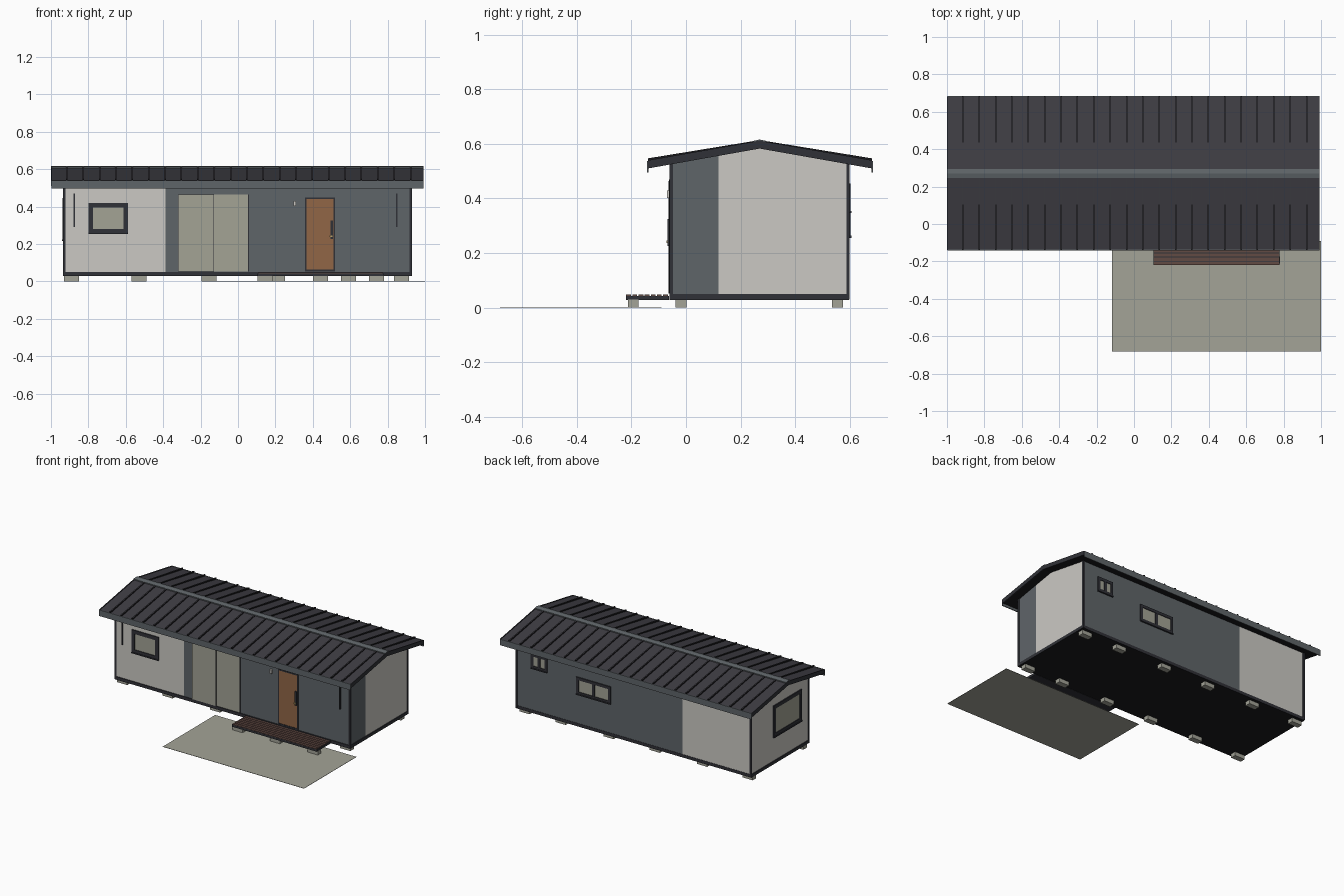
import bpy
import bmesh
from mathutils import Vector

cube = bpy.data.objects.get("Cube")
if cube:
    bpy.data.objects.remove(cube, do_unlink=True)


def material(name, r, g, b):
    # 8-bit display values converted to linear
    lin = [(c / 255 / 12.92) if c < 11 else ((c / 255 + 0.055) / 1.055) ** 2.4 for c in (r, g, b)]
    m = bpy.data.materials.new(name)
    m.use_nodes = True
    m.diffuse_color = (*lin, 1)
    m.node_tree.nodes["Principled BSDF"].inputs["Base Color"].default_value = (*lin, 1)
    return m


WHITE = material("off white cladding", 203, 201, 196)
GREY = material("slate grey", 95, 101, 105)
ROOF = material("roof charcoal", 62, 61, 67)
FRAME = material("dark trim", 48, 49, 55)
BLACK = material("underside black", 26, 26, 29)
GLASS = material("pale glass", 163, 163, 149)
STONE = material("concrete", 163, 163, 151)
WOOD = material("door wood", 145, 102, 70)
DECK = material("deck brown", 98, 75, 68)
BRASS = material("brass", 190, 165, 110)


def finish(name, bm, *mats):
    bmesh.ops.recalc_face_normals(bm, faces=bm.faces)
    me = bpy.data.meshes.new(name)
    bm.to_mesh(me)
    bm.free()
    for m in mats:
        me.materials.append(m)
    ob = bpy.data.objects.new(name, me)
    bpy.context.collection.objects.link(ob)
    return ob


def add_box(bm, x0, x1, y0, y1, z0, z1):
    verts = bmesh.ops.create_cube(bm, size=1)["verts"]
    for v in verts:
        v.co = Vector((x1 if v.co.x > 0 else x0, y1 if v.co.y > 0 else y0, z1 if v.co.z > 0 else z0))


def boxes(name, mat, *dims):
    bm = bmesh.new()
    for d in dims:
        add_box(bm, *d)
    return finish(name, bm, mat)


def extrude_profile(bm, points, x0, x1):
    # extrude a (y, z) outline along x
    face = bm.faces.new([bm.verts.new((x0, y, z)) for y, z in points])
    ext = bmesh.ops.extrude_face_region(bm, geom=[face])["geom"]
    new = [g for g in ext if isinstance(g, bmesh.types.BMVert)]
    bmesh.ops.translate(bm, verts=new, vec=(x1 - x0, 0, 0))


LEFT, RIGHT, FRONT, BACK, MID = -0.93, 0.925, -0.055, 0.595, 0.27

# Walls: gabled block, coloured by side and position
bm = bmesh.new()
extrude_profile(bm, [(FRONT, 0.045), (BACK, 0.045), (BACK, 0.53), (MID, 0.59), (FRONT, 0.53)], LEFT, RIGHT)
for co, no in (((-0.388, 0, 0), (1, 0, 0)), ((0, 0.12, 0), (0, 1, 0))):
    bmesh.ops.bisect_plane(bm, geom=bm.verts[:] + bm.edges[:] + bm.faces[:], plane_co=co, plane_no=no)
bmesh.ops.recalc_face_normals(bm, faces=bm.faces)
for f in bm.faces:
    c, n = f.calc_center_median(), f.normal
    long_side = abs(n.y) > 0.9 and c.x > -0.388
    gable_strip = n.x > 0.9 and c.y < 0.12
    f.material_index = 1 if long_side or gable_strip else 0
finish("walls", bm, WHITE, GREY)

# Floor frame with black underside
floor = boxes("floor_frame", FRAME, (LEFT - .005, RIGHT + .005, FRONT - .005, BACK + .002, 0.028, 0.05))
floor.data.materials.append(BLACK)
for p in floor.data.polygons:
    p.material_index = 1 if p.normal.z < -0.9 else 0

# Corner posts
boxes("corner_posts", FRAME, *[
    (x - .007, x + .007, y - .006, y + .006, 0.03, 0.528)
    for x in (LEFT + .002, RIGHT - .002) for y in (FRONT + .001, BACK - .001)])

# Foundation blocks
boxes("foundation_blocks", STONE, *[
    (x - .04, x + .04, y - .02, y + .02, 0, 0.03)
    for x in (-.89, -.53, -.155, .21, .59, .875) for y in (-.018, .555)])
boxes("step_blocks", STONE, *[(x - .04, x + .04, -.212, -.175, 0, 0.03) for x in (.145, .44, .74)])

# Roof slab, eave boards and verge trims
EAVE_F, EAVE_B, X0, X1 = -0.14, 0.682, -0.995, 0.988
bm = bmesh.new()
extrude_profile(bm, [(EAVE_F, 0.512), (MID, 0.585), (EAVE_B, 0.512),
                     (EAVE_B, 0.536), (MID, 0.608), (EAVE_F, 0.536)], X0, X1)
roof = finish("roof", bm, ROOF, BLACK)
for p in roof.data.polygons:
    p.material_index = 1 if p.normal.z < -0.5 else 0
boxes("eave_boards", GREY, *[(X0 - .003, X1 + .003, y - .003, y + .003, 0.495, 0.538)
                             for y in (EAVE_F, EAVE_B)])
for name, x in (("verge_trim_right", X0 - .005), ("verge_trim_left", X1)):
    bm = bmesh.new()
    extrude_profile(bm, [(EAVE_F, 0.51), (MID, 0.583), (EAVE_B, 0.51),
                         (EAVE_B, 0.54), (MID, 0.612), (EAVE_F, 0.54)], x, x + .005)
    finish(name, bm, FRAME)

# Ridge cap
bm = bmesh.new()
extrude_profile(bm, [(MID - .024, 0.603), (MID + .024, 0.603), (MID + .024, 0.611),
                     (MID, 0.616), (MID - .024, 0.611)], X0 - .004, X1 + .004)
finish("ridge_cap", bm, GREY)

# Standing seams with dark flanks
bm = bmesh.new()
for i in range(22):
    x = -0.915 + i * 0.0875
    for y in (EAVE_F, EAVE_B):
        extrude_profile(bm, [(y, 0.533), (MID, 0.605), (MID, 0.614), (y, 0.547)], x - .004, x + .004)
seams = finish("roof_seams", bm, ROOF, BLACK)
for p in seams.data.polygons:
    p.material_index = 0 if p.normal.z > 0.5 else 1


def on_wall(side, u0, u1, d0, d1, z0, z1):
    # box placed by distance out from a wall
    if side == "front":
        return (u0, u1, FRONT - d1, FRONT - d0, z0, z1)
    if side == "back":
        return (u0, u1, BACK + d0, BACK + d1, z0, z1)
    return (LEFT - d1, LEFT - d0, u0, u1, z0, z1)


def window(name, side, u0, u1, z0, z1, t, mullion=False):
    bars = [on_wall(side, u0, u0 + t, -.01, .007, z0, z1), on_wall(side, u1 - t, u1, -.01, .007, z0, z1),
            on_wall(side, u0, u1, -.01, .007, z0, z0 + t), on_wall(side, u0, u1, -.01, .007, z1 - t, z1),
            on_wall(side, u0, u1, 0, .011, z0 - .002, z0 + .006)]
    if mullion:
        m = (u0 + u1) / 2
        bars.append(on_wall(side, m - t / 2, m + t / 2, -.01, .006, z0, z1))
    boxes(name + "_frame", FRAME, *bars)
    boxes(name + "_glass", GLASS, on_wall(side, u0 + t, u1 - t, -.004, .002, z0 + t, z1 - t))


window("front_window", "front", -.8, -.587, .255, .42, .026)
window("back_window_small", "back", .68, .807, .348, .455, .02, True)
window("back_window_wide", "back", .175, .45, .258, .382, .02, True)
window("end_window", "end", .025, .345, .218, .445, .026)

# Sliding glass door: two offset panes
boxes("sliding_pane_fixed", GLASS, on_wall("front", -.132, .053, 0, .003, .052, .465))
boxes("sliding_pane_moving", GLASS, on_wall("front", -.318, -.132, 0, .009, .052, .465))
boxes("sliding_door_edges", FRAME,
      on_wall("front", -.132, -.128, 0, .009, .052, .465),
      on_wall("front", .053, .058, 0, .006, .052, .465),
      on_wall("front", -.322, -.318, 0, .006, .052, .465))

# Entrance door
boxes("entrance_door", WOOD, on_wall("front", .367, .51, 0, .004, .062, .44))
boxes("entrance_door_frame", FRAME,
      on_wall("front", .358, .367, 0, .007, .052, .448), on_wall("front", .51, .519, 0, .007, .052, .448),
      on_wall("front", .358, .519, 0, .007, .44, .448), on_wall("front", .358, .519, 0, .007, .052, .062))
boxes("door_handle", FRAME, on_wall("front", .494, .508, .003, .012, .225, .325))
boxes("door_knob", BRASS, on_wall("front", .49, .505, .01, .016, .236, .246))

# Wall lamp and slim wall bars
boxes("wall_lamp", WHITE, on_wall("front", .297, .311, 0, .014, .402, .43))
boxes("wall_bars", FRAME, *[on_wall("front", x - .004, x + .004, 0, .008, .29, .47) for x in (-.875, .848)])

# Decked step: dark frame with brown slats
boxes("step_frame", FRAME, (.105, .778, -.22, -.062, .028, .043))
boxes("step_slats", DECK, *[(.108, .775, -.219 + i * .0225, -.2015 + i * .0225, .042, .048) for i in range(7)])

# Paved ground panel
boxes("ground_panel", STONE, (-.118, 1.0, -.682, -.09, 0, .002))
